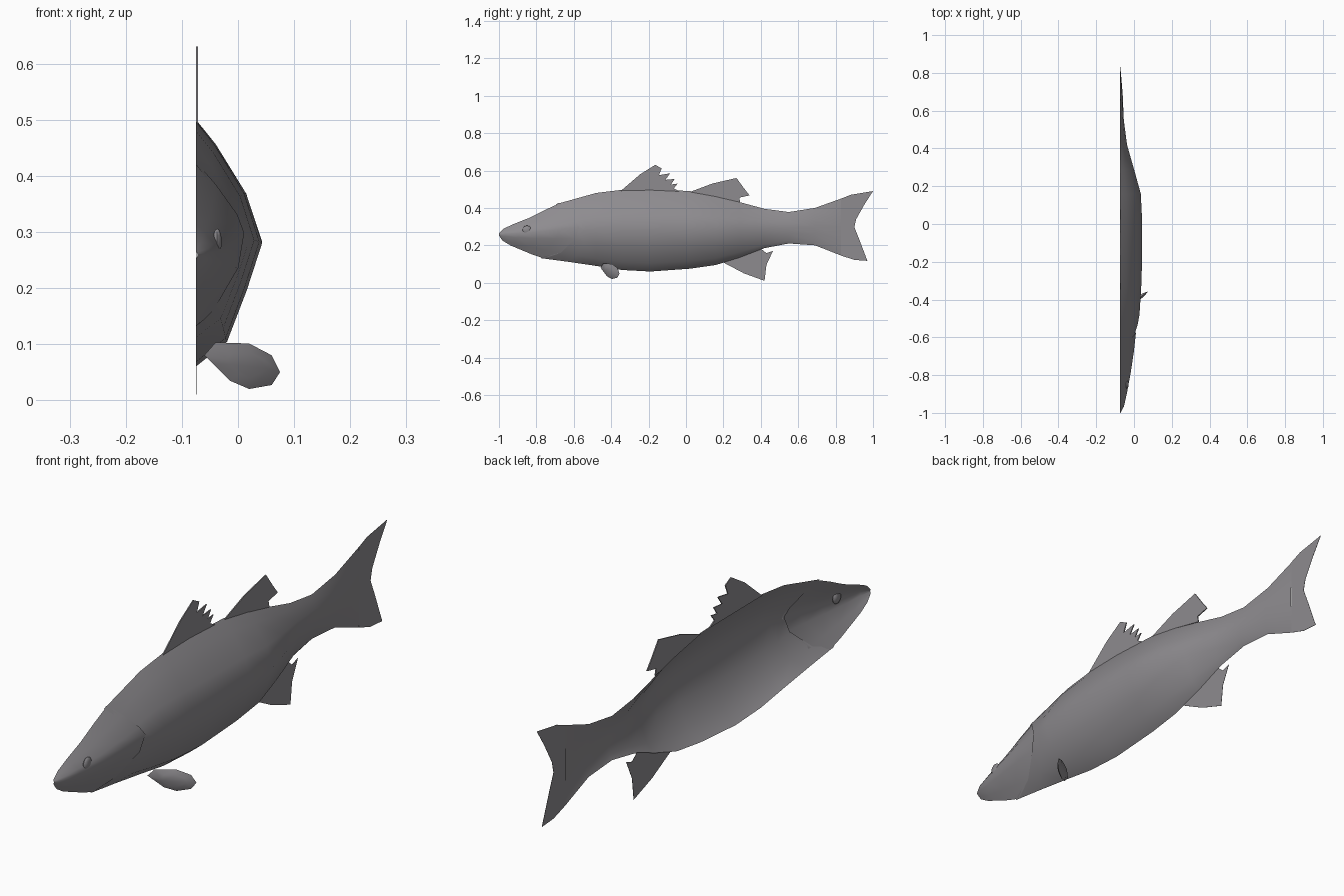
import bpy, bmesh, math
from mathutils import Vector

if "Cube" in bpy.data.objects:
    bpy.data.objects.remove(bpy.data.objects["Cube"], do_unlink=True)

BACK = -0.075  # flat open side of the half fish

skin = bpy.data.materials.new("fish grey")
skin.use_nodes = True
skin.diffuse_color = (0.27, 0.26, 0.275, 1)
bsdf = skin.node_tree.nodes["Principled BSDF"]
bsdf.inputs["Base Color"].default_value = skin.diffuse_color
bsdf.inputs["Roughness"].default_value = 0.7


def finish(name, bm, angle=60):
    me = bpy.data.meshes.new(name)
    bm.to_mesh(me)
    bm.free()
    me.materials.append(skin)
    ob = bpy.data.objects.new(name, me)
    bpy.context.collection.objects.link(ob)
    bpy.ops.object.select_all(action="DESELECT")
    ob.select_set(True)
    bpy.context.view_layer.objects.active = ob
    bpy.ops.object.shade_smooth_by_angle(angle=math.radians(angle))
    return ob


def skin_rings(bm, rings):
    """Join open rings of points into a surface facing +x."""
    rows = [[bm.verts.new(p) for p in ring] for ring in rings]
    for a, b in zip(rows, rows[1:]):
        for j in range(len(a) - 1):
            bm.faces.new((a[j], a[j + 1], b[j + 1], b[j]))
    return rows


def ring(ys, top, bottom, width, profile):
    return [(BACK + width * w, y, bottom + (top - bottom) * h)
            for y, (w, h) in zip(ys, profile)]


# Cross-sections (width share, height share), back to belly
body_profile = [(0, 1), (.3, .9), (.76, .7), (1, .5), (.77, .31), (.47, .1), (0, 0)]
head_profile = [(0, 1), (.42, .86), (.86, .68), (1, .57), (.88, .36), (.36, .1), (0, 0)]
gill_edge = [-.675, -.635, -.59, -.57, -.59, -.67, -.76]

# Head: rings spread between the snout and the curved gill edge
bm = bmesh.new()
head = [(0, .265, .252, .003), (.08, .29, .225, .022), (.25, .315, .2, .038),
        (.5, .347, .175, .058), (.75, .388, .15, .074), (1, .425, .13, .086)]
rings = [ring([-1 + s * (y + 1) for y in gill_edge], t, b, w, head_profile)
         for s, t, b, w in head]
# lip of the gill cover, folded inward
rings.append([(BACK + (x - BACK) * .9, y - .012, z) for x, y, z in rings[-1]])
skin_rings(bm, rings)
finish("head", bm, 50)

# Body: starts under the gill cover and tapers to the tail root
bm = bmesh.new()
rings = [ring([y - .02 for y in gill_edge], .42, .132, .076, head_profile),
         ring([(y - .5) / 2 for y in gill_edge], .45, .112, .094, body_profile)]
stations = [(-.48, .48, .09, .104), (-.34, .497, .068, .113), (-.19, .5, .06, .118),
            (.02, .49, .075, .118), (.16, .465, .095, .111), (.29, .43, .135, .075),
            (.42, .395, .185, .038), (.55, .378, .21, .021), (.69, .4, .2, .015),
            (.83, .45, .145, .003)]
rings += [ring([y] * 7, t, b, w, body_profile) for y, t, b, w in stations]
skin_rings(bm, rings)
finish("body", bm)


# Flat fins: outlines in the y-z plane
def flat_fin(name, outline, thick):
    bm = bmesh.new()
    face = bm.faces.new([bm.verts.new((BACK, y, z)) for y, z in outline])
    if thick:
        ext = bmesh.ops.extrude_face_region(bm, geom=[face])["geom"]
        moved = [v for v in ext if isinstance(v, bmesh.types.BMVert)]
        bmesh.ops.translate(bm, verts=moved, vec=(thick, 0, 0))
    bmesh.ops.recalc_face_normals(bm, faces=bm.faces)
    bmesh.ops.triangulate(bm, faces=[f for f in bm.faces if len(f.verts) > 4])
    finish(name, bm, 30)


flat_fin("front_dorsal_fin",
         [(-.35, .49), (-.245, .58), (-.165, .63), (-.13, .612), (-.145, .575),
          (-.085, .585), (-.11, .55), (-.06, .555), (-.08, .525), (-.045, .53),
          (-.065, .505), (-.035, .488)], .004)
flat_fin("rear_dorsal_fin",
         [(.02, .485), (.14, .53), (.27, .56), (.31, .505), (.34, .467),
          (.285, .455), (.29, .43), (.16, .46)], .004)
flat_fin("anal_fin",
         [(.2, .108), (.31, .05), (.42, .01), (.43, .095), (.465, .17),
          (.43, .158), (.4, .182), (.29, .138)], .001)
flat_fin("tail_fin",
         [(.83, .45), (.88, .47), (1, .49), (.955, .42), (.91, .34), (.9, .297),
          (.925, .235), (.97, .117), (.9, .122), (.83, .145)], .001)

# Pectoral fin: puffy paddle swept outward and back
outline = [(-.06, .08), (-.04, .103), (.02, .101), (.06, .08), (.075, .05),
           (.06, .027), (.02, .02), (-.015, .035), (-.045, .065)]
mid = Vector((.015, .063))


def paddle_loop(bm, scale, lift):
    pts = [mid + (Vector(p) - mid) * scale for p in outline]
    return [bm.verts.new((x - lift * .6, -.412 + .75 * x + lift * .8, z)) for x, z in pts]


bm = bmesh.new()
loops = [paddle_loop(bm, s, l) for s, l in ((.55, -.009), (1, 0), (.55, .009))]
n = len(outline)
for a, b in zip(loops, loops[1:]):
    for j in range(n):
        bm.faces.new((a[j], a[(j + 1) % n], b[(j + 1) % n], b[j]))
bm.faces.new(loops[0])
bm.faces.new(loops[-1])
bmesh.ops.recalc_face_normals(bm, faces=bm.faces)
finish("left_pectoral_fin", bm, 80)

# Eye: shallow dome on the cheek
bm = bmesh.new()
bmesh.ops.create_uvsphere(bm, u_segments=10, v_segments=6, radius=.024)
for v in bm.verts:
    v.co = (v.co.x * .35 - .037, v.co.y - .85, v.co.z + .282)
finish("left_eye", bm)
